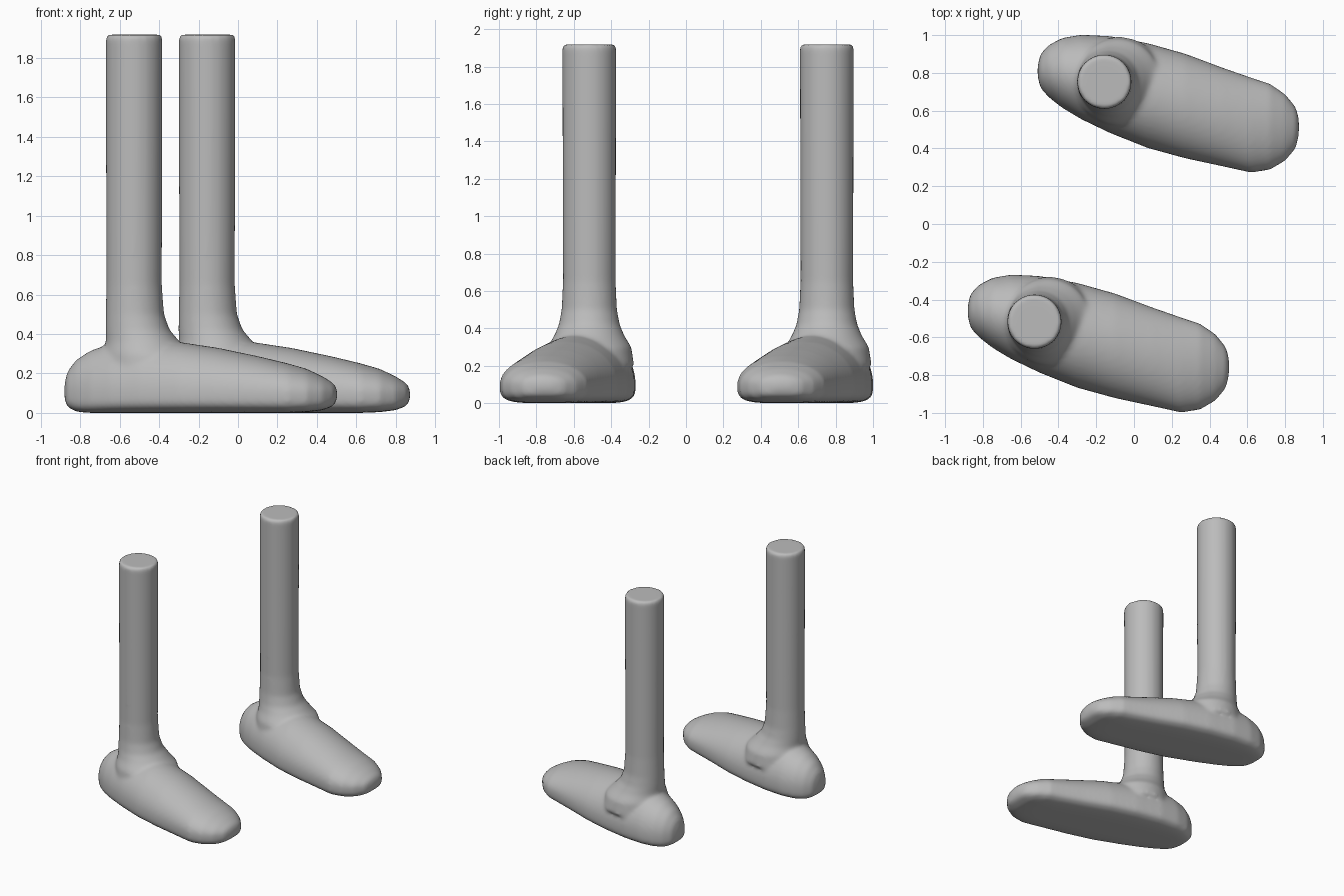
import bpy, bmesh
from math import sin, cos, pi

cube = bpy.data.objects.get("Cube")
if cube:
    bpy.data.objects.remove(cube, do_unlink=True)

grey = bpy.data.materials.new("plain grey")
grey.use_nodes = True
GREY = (0.5, 0.5, 0.5, 1)
grey.diffuse_color = GREY
grey.node_tree.nodes["Principled BSDF"].inputs["Base Color"].default_value = GREY

SIDES = 40
MID = 0.1  # height of the widest line of the foot


def loft(bm, rings):
    """Skin a list of closed rings and cap both ends."""
    loops = [[bm.verts.new(p) for p in ring] for ring in rings]
    for a, b in zip(loops, loops[1:]):
        for i in range(SIDES):
            j = (i + 1) % SIDES
            bm.faces.new((a[i], a[j], b[j], b[i]))
    bm.faces.new(loops[0][::-1])
    bm.faces.new(loops[-1])


def power(v, e):
    return abs(v) ** e * (1 if v >= 0 else -1)


def foot_section(x, y0, y1, top, bottom):
    """Domed upper half, squarer lower half with a flat sole."""
    ring = []
    for i in range(SIDES):
        c, s = cos(2 * pi * i / SIDES), sin(2 * pi * i / SIDES)
        e = 1 if s > 0 else 0.5
        rise = top - MID if s > 0 else MID - bottom
        ring.append((x, (y0 + y1) / 2 + power(c, e) * (y1 - y0) / 2,
                     MID + power(s, e) * rise))
    return ring


def leg_ring(z, r, shift):
    return [(-0.527 + shift + r * cos(2 * pi * i / SIDES),
             -0.517 + r * sin(2 * pi * i / SIDES), z) for i in range(SIDES)]


# foot from heel to toe: x, right edge, left edge, top, sole
FOOT = [(-0.88, -0.49, -0.43, 0.15, 0.07), (-0.865, -0.55, -0.37, 0.21, 0.03),
        (-0.82, -0.6, -0.322, 0.27, 0.006), (-0.75, -0.655, -0.285, 0.315, 0),
        (-0.65, -0.715, -0.268, 0.35, 0), (-0.5, -0.787, -0.275, 0.37, 0),
        (-0.3, -0.867, -0.312, 0.36, 0), (-0.1, -0.922, -0.368, 0.33, 0),
        (0.1, -0.965, -0.443, 0.288, 0), (0.25, -0.998, -0.495, 0.252, 0),
        (0.35, -0.982, -0.528, 0.223, 0.004), (0.43, -0.935, -0.583, 0.185, 0.014),
        (0.485, -0.87, -0.65, 0.15, 0.035), (0.503, -0.8, -0.71, 0.12, 0.07)]

# leg from ankle flare to flat top: height, radius, forward shift
LEG = [(0.2, 0.24, 0.08), (0.3, 0.225, 0.07), (0.36, 0.188, 0.045),
       (0.42, 0.163, 0.018), (0.5, 0.148, 0.004), (0.65, 0.141, 0),
       (1.0, 0.142, 0), (1.905, 0.144, 0), (1.918, 0.137, 0)]

bm = bmesh.new()
loft(bm, [foot_section(*s) for s in FOOT])
loft(bm, [leg_ring(*s) for s in LEG])
bmesh.ops.recalc_face_normals(bm, faces=bm.faces[:])
mesh = bpy.data.meshes.new("leg_and_foot")
bm.to_mesh(mesh)
bm.free()
mesh.materials.append(grey)

# two matching legs, foot and shin fused and softened
for name, x, y in (("right_leg", 0, 0), ("left_leg", 0.37, 1.27)):
    leg = bpy.data.objects.new(name, mesh)
    leg.location = (x, y, 0)
    bpy.context.collection.objects.link(leg)
    fuse = leg.modifiers.new("fuse", "REMESH")
    fuse.mode = "VOXEL"
    fuse.voxel_size = 0.014
    fuse.use_smooth_shade = True
    soften = leg.modifiers.new("soften", "SMOOTH")
    soften.factor = 0.5
    soften.iterations = 8
